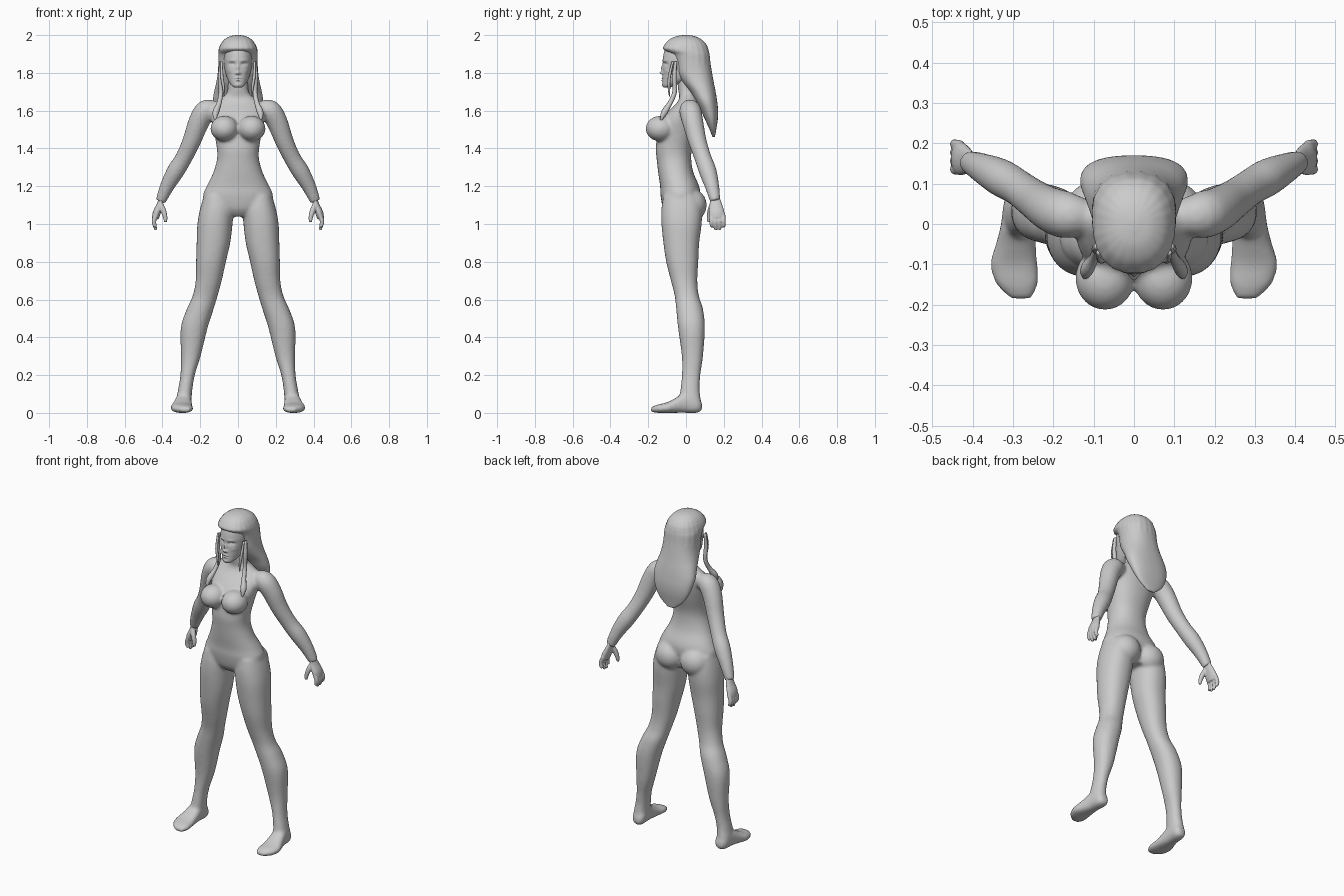
import bpy, bmesh, math
from mathutils import Vector, Matrix

grey = bpy.data.materials.new("plain_grey")
grey.diffuse_color = (0.6, 0.6, 0.6, 1)


def smooth_path(rows, steps):
    """Catmull-Rom interpolation of equal-length tuples."""
    out = []
    for i in range(len(rows) - 1):
        a, b, c, d = (rows[max(0, min(len(rows) - 1, i + k))] for k in (-1, 0, 1, 2))
        for j in range(steps):
            t = j / steps
            out.append(tuple(
                q + 0.5 * t * (r - p + t * (2 * p - 5 * q + 4 * r - s + t * (3 * (q - r) + s - p)))
                for p, q, r, s in zip(a, b, c, d)))
    return out + [rows[-1]]


def skin(bm, rings, n, power):
    """Closed surface through rings of (centre, u axis, v axis)."""
    loops = []
    for c, u, v in rings:
        loop = []
        for k in range(n):
            a = 2 * math.pi * k / n
            x, y = math.cos(a), math.sin(a)
            x = math.copysign(abs(x) ** (2 / power), x)
            y = math.copysign(abs(y) ** (2 / power), y)
            loop.append(bm.verts.new(c + u * x + v * y))
        loops.append(loop)
    for A, B in zip(loops, loops[1:]):
        for k in range(n):
            bm.faces.new((A[k], A[(k + 1) % n], B[(k + 1) % n], B[k]))
    bm.faces.new(loops[0][::-1])
    bm.faces.new(loops[-1])


def stack(bm, rows, n=32, power=2.2, steps=4):
    """Horizontal sections: z, centre x, half width, front y, back y."""
    skin(bm, [(Vector((cx, (f + b) / 2, z)), Vector((w, 0, 0)), Vector((0, (b - f) / 2, 0)))
              for z, cx, w, f, b in smooth_path(rows, steps)], n, power)


def tube(bm, rows, flat=1.0, n=16, steps=4):
    """Round sections along a path: x, y, z, radius; flat thins it sideways."""
    pts = smooth_path(rows, steps)
    rings = []
    for i, p in enumerate(pts):
        t = (Vector(pts[min(i + 1, len(pts) - 1)][:3]) - Vector(pts[max(i - 1, 0)][:3])).normalized()
        u = Vector((0, 1, 0)).cross(t).normalized()
        rings.append((Vector(p[:3]), u * p[3] * flat, t.cross(u) * p[3]))
    skin(bm, rings, n, 2)


def ball(bm, centre, size):
    bmesh.ops.create_uvsphere(bm, u_segments=24, v_segments=16, radius=1,
                              matrix=Matrix.Translation(centre) @ Matrix.Diagonal((*size, 1)))


def mirror_all(bm):
    new = bmesh.ops.duplicate(bm, geom=bm.verts[:] + bm.edges[:] + bm.faces[:])["geom"]
    for v in new:
        if isinstance(v, bmesh.types.BMVert):
            v.co.x *= -1


def finish(bm, name, voxel=0, relax=0):
    bmesh.ops.recalc_face_normals(bm, faces=bm.faces)
    for f in bm.faces:
        f.smooth = True
    me = bpy.data.meshes.new(name)
    bm.to_mesh(me)
    bm.free()
    me.materials.append(grey)
    ob = bpy.data.objects.new(name, me)
    bpy.context.collection.objects.link(ob)
    if voxel:
        m = ob.modifiers.new("blend", 'REMESH')
        m.mode, m.voxel_size, m.use_smooth_shade = 'VOXEL', voxel, True
        m = ob.modifiers.new("relax", 'SMOOTH')
        m.factor, m.iterations = 0.5, relax


# Body: legs, feet, arms, bust and seat on one side, mirrored, then torso
bm = bmesh.new()
stack(bm, [(1.15, .11, .07, -.12, .07), (1.08, .113, .088, -.13, .085), (1.0, .122, .093, -.13, .083),
           (.9, .13, .089, -.12, .07), (.8, .143, .079, -.105, .065), (.7, .155, .069, -.08, .06),
           (.62, .174, .066, -.06, .068), (.55, .2, .071, -.052, .09), (.45, .232, .071, -.042, .1),
           (.3, .25, .052, -.022, .09), (.2, .267, .038, -.022, .076), (.12, .28, .038, -.03, .072),
           (.06, .287, .04, -.04, .08), (.015, .287, .033, -.04, .075)])
foot = [(.085, .282, .02, .015, .05), (.06, .284, .038, 0, .09), (0, .288, .042, 0, .11),
        (-.05, .293, .05, 0, .082), (-.1, .298, .059, 0, .056), (-.15, .29, .052, 0, .044),
        (-.185, .28, .027, .006, .03)]
skin(bm, [(Vector((cx, y, (lo + hi) / 2)), Vector((w, 0, 0)), Vector((0, 0, (hi - lo) / 2)))
          for y, cx, w, lo, hi in smooth_path(foot, 4)], 24, 2.4)
tube(bm, [(.11, .02, 1.605, .04), (.165, .022, 1.602, .058), (.205, .035, 1.545, .056),
          (.245, .06, 1.44, .049), (.287, .09, 1.35, .045), (.33, .115, 1.28, .047),
          (.375, .138, 1.2, .038), (.41, .155, 1.12, .028)], n=24)
ball(bm, (.072, -.135, 1.505), (.074, .079, .068))
ball(bm, (.085, .03, 1.1), (.088, .08, .085))
mirror_all(bm)
stack(bm, [(1.04, 0, .06, -.09, .05), (1.08, 0, .16, -.12, .06), (1.15, 0, .185, -.135, .075),
           (1.2, 0, .166, -.137, .07), (1.27, 0, .132, -.147, .04), (1.34, 0, .112, -.155, .028),
           (1.4, 0, .112, -.16, .032), (1.48, 0, .126, -.15, .055), (1.55, 0, .142, -.13, .07),
           (1.6, 0, .145, -.09, .075), (1.64, 0, .125, -.05, .07), (1.67, 0, .085, -.035, .06),
           (1.7, 0, .057, -.04, .05), (1.78, 0, .052, -.05, .045)])
finish(bm, "body", .008, 10)

# Hands: flattened palm, four fingers and a thumb
bm = bmesh.new()
tube(bm, [(.403, .152, 1.14, .025), (.415, .158, 1.1, .034), (.43, .162, 1.06, .042),
          (.438, .164, 1.03, .036)], flat=.5)
for i, tip in enumerate((.985, .968, .97, .985)):
    y = .133 + .021 * i
    tube(bm, [(.43, y, 1.055, .012), (.444, y + .002, 1.02, .0125), (.442, y + .003, .995, .011),
              (.434, y + .003, tip, .008)], n=10)
tube(bm, [(.41, .14, 1.105, .015), (.395, .128, 1.07, .015), (.385, .122, 1.035, .012),
          (.384, .12, 1.01, .008)], n=10)
mirror_all(bm)
finish(bm, "hands", .004, 3)

# Head with sculpted face: x, z, spread x, spread z, forward push
bm = bmesh.new()
stack(bm, [(1.722, 0, .018, -.118, -.085), (1.735, 0, .036, -.124, -.05), (1.765, 0, .054, -.124, .02),
           (1.8, 0, .066, -.123, .06), (1.84, 0, .074, -.122, .08), (1.88, 0, .076, -.122, .09),
           (1.93, 0, .07, -.108, .09), (1.97, 0, .05, -.07, .06)], n=112, power=2.15, steps=10)
features = [(.032, 1.846, .015, .009, -.014), (.032, 1.843, .009, .005, .008), (.032, 1.866, .02, .006, .003),
            (0, 1.80, .009, .008, .016), (0, 1.825, .007, .018, .009), (.011, 1.797, .006, .005, .005),
            (0, 1.772, .015, .004, .006), (0, 1.76, .012, .004, .006), (0, 1.766, .018, .0025, -.004),
            (0, 1.735, .014, .009, .004), (.045, 1.81, .012, .012, .003)]
for v in bm.verts:
    if v.co.y < -.03:
        x, z = abs(v.co.x), v.co.z
        for fx, fz, sx, sz, push in features:
            v.co.y -= push * math.exp(-((x - fx) / sx) ** 2 - ((z - fz) / sz) ** 2)
finish(bm, "head")

# Long hair swept back, with fine combed ridges
bm = bmesh.new()
stack(bm, [(2.0, 0, .012, -.015, .015), (1.993, 0, .045, -.055, .05), (1.975, 0, .074, -.09, .085),
           (1.95, 0, .092, -.113, .108), (1.93, 0, .1, -.122, .117), (1.915, 0, .103, -.108, .121),
           (1.895, 0, .104, -.078, .125), (1.85, 0, .104, -.062, .13), (1.8, 0, .107, -.05, .138),
           (1.75, 0, .115, -.02, .147), (1.7, 0, .126, .02, .157), (1.65, 0, .133, .05, .165),
           (1.6, 0, .125, .078, .17), (1.55, 0, .108, .102, .168), (1.5, 0, .075, .125, .16),
           (1.46, 0, .025, .14, .153)], n=96, power=2.3, steps=5)
for v in bm.verts:
    ridge = 1 + .006 * math.cos(22 * math.atan2(v.co.y, v.co.x))
    if v.co.z > 1.85:
        v.co.x *= ridge
        v.co.y *= ridge
finish(bm, "hair")

# Loose locks beside the face
bm = bmesh.new()
tube(bm, [(.092, -.055, 1.86, .008), (.094, -.062, 1.78, .012), (.09, -.06, 1.7, .012),
          (.1, -.085, 1.64, .013), (.118, -.115, 1.59, .017), (.122, -.135, 1.545, .003)], n=8)
tube(bm, [(.088, -.07, 1.86, .006), (.085, -.088, 1.78, .008), (.076, -.09, 1.72, .007),
          (.074, -.088, 1.675, .002)], n=8)
mirror_all(bm)
finish(bm, "face_locks")
